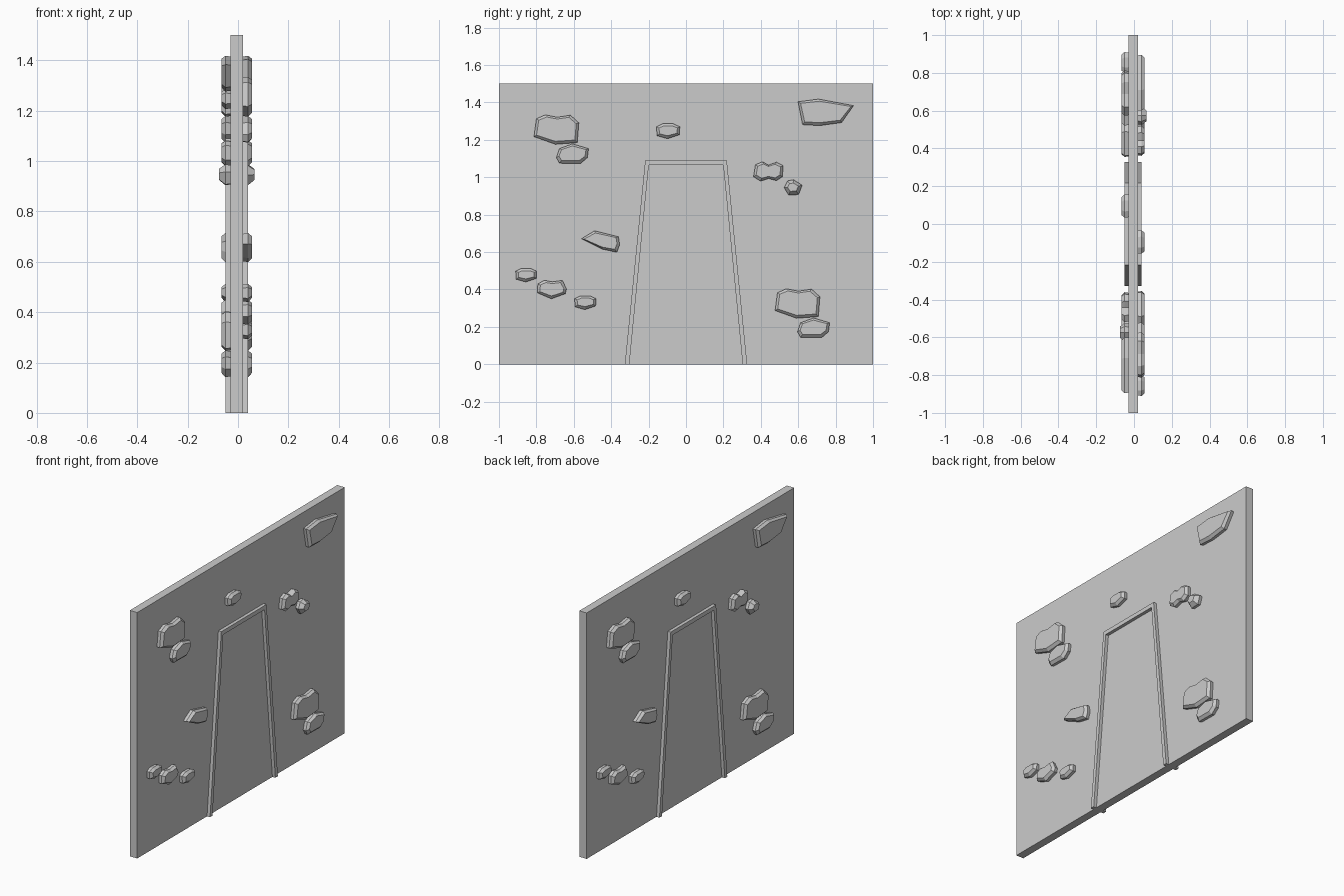
import bpy, bmesh, math

CX = -0.005  # middle plane of the wall


def loft(name, rings):
    """Closed solid from stacked rings of equal point count."""
    bm = bmesh.new()
    vs = [[bm.verts.new(p) for p in r] for r in rings]
    n = len(rings[0])
    for a, b in zip(vs, vs[1:]):
        for i in range(n):
            j = (i + 1) % n
            bm.faces.new((a[i], a[j], b[j], b[i]))
    bm.faces.new(vs[0])
    bm.faces.new(vs[-1])
    bmesh.ops.recalc_face_normals(bm, faces=bm.faces)
    me = bpy.data.meshes.new(name)
    bm.to_mesh(me)
    bm.free()
    return me


def add(name, me, turn=0.0):
    ob = bpy.data.objects.new(name, me)
    ob.location.x = CX
    ob.rotation_euler.z = turn
    bpy.context.collection.objects.link(ob)
    return ob


def slab(name, outline, half):
    return add(name, loft(name, [[(x, y, z) for y, z in outline] for x in (-half, half)]))


# Wall panel
slab("wall", [(-1, 0), (1, 0), (1, 1.5), (-1, 1.5)], 0.025)

# Tapered door frame, standing proud on both faces
slab("door_frame", [(-.327, 0), (-.218, 1.09), (.218, 1.09), (.327, 0),
                    (.303, 0), (.199, 1.065), (-.199, 1.065), (-.303, 0)], 0.045)

# Stone outlines (y, z) around their own centres
block = [(-.107, .059), (-.059, .08), (.005, .067), (.075, .078),
         (.12, .037), (.112, -.069), (-.005, -.078), (-.12, -.037)]
cobble = [(-.07, .027), (0, .053), (.086, .027), (.08, -.021),
          (.043, -.053), (-.07, -.051), (-.086, -.021)]
pebble = [(-.064, .024), (-.032, .04), (.027, .04), (.061, .024),
          (.059, -.019), (-.005, -.04), (-.061, -.024)]
shard = [(-.147, .056), (-.037, .07), (.15, .035), (.086, -.056),
         (-.032, -.072), (-.123, -.067)]
lobed = [(-.07, .037), (-.032, .053), (0, .035), (.043, .051), (.078, .032),
         (.075, -.027), (.043, -.048), (0, -.037), (-.043, -.051), (-.08, -.027)]
knob = [(-.027, .037), (.005, .043), (.051, .013), (.032, -.037), (-.021, -.04), (-.045, 0)]
flint = [(-.102, .016), (-.032, .059), (.096, .027), (.102, -.016), (.088, -.056), (.011, -.04)]
nub = [(-.075, .032), (-.04, .051), (.003, .043), (.056, .051),
       (.078, .005), (.072, -.021), (-.003, -.048), (-.078, -.016)]

# Placement: outline, y, z, scale, height
stones = [
    (block, -.693, 1.254, 1, .06), (block, .596, .324, 1, .06),
    (cobble, -.607, 1.126, 1, .06), (cobble, .682, .195, 1, .06),
    (pebble, -.094, 1.246, 1, .06), (pebble, -.853, .476, .9, .06),
    (pebble, -.537, .329, .92, .06), (shard, .746, 1.348, 1, .06),
    (lobed, .441, 1.03, 1, .06), (knob, .57, .944, 1, .07),
    (flint, -.457, .655, 1, .06), (nub, -.717, .398, 1, .06),
]

# Chamfered stones; the other face repeats them turned half a circle
for k, (pts, cy, cz, s, top) in enumerate(stones, 1):
    hy = max(abs(p[0]) for p in pts) * s
    hz = max(abs(p[1]) for p in pts) * s
    inset = .02 if pts is knob else .014

    def ring(x, d, lift=0):
        fy, fz = s * (1 - d / hy), s * (1 - d / hz)
        return [(x, cy + y * fy, cz + z * fz + lift) for y, z in pts]

    me = loft("stone", [ring(0, .004), ring(.026, .003), ring(.045, 0), ring(top, inset, .002)])
    add(f"stone_right_{k}", me)
    add(f"stone_left_{k}", me, math.pi)
